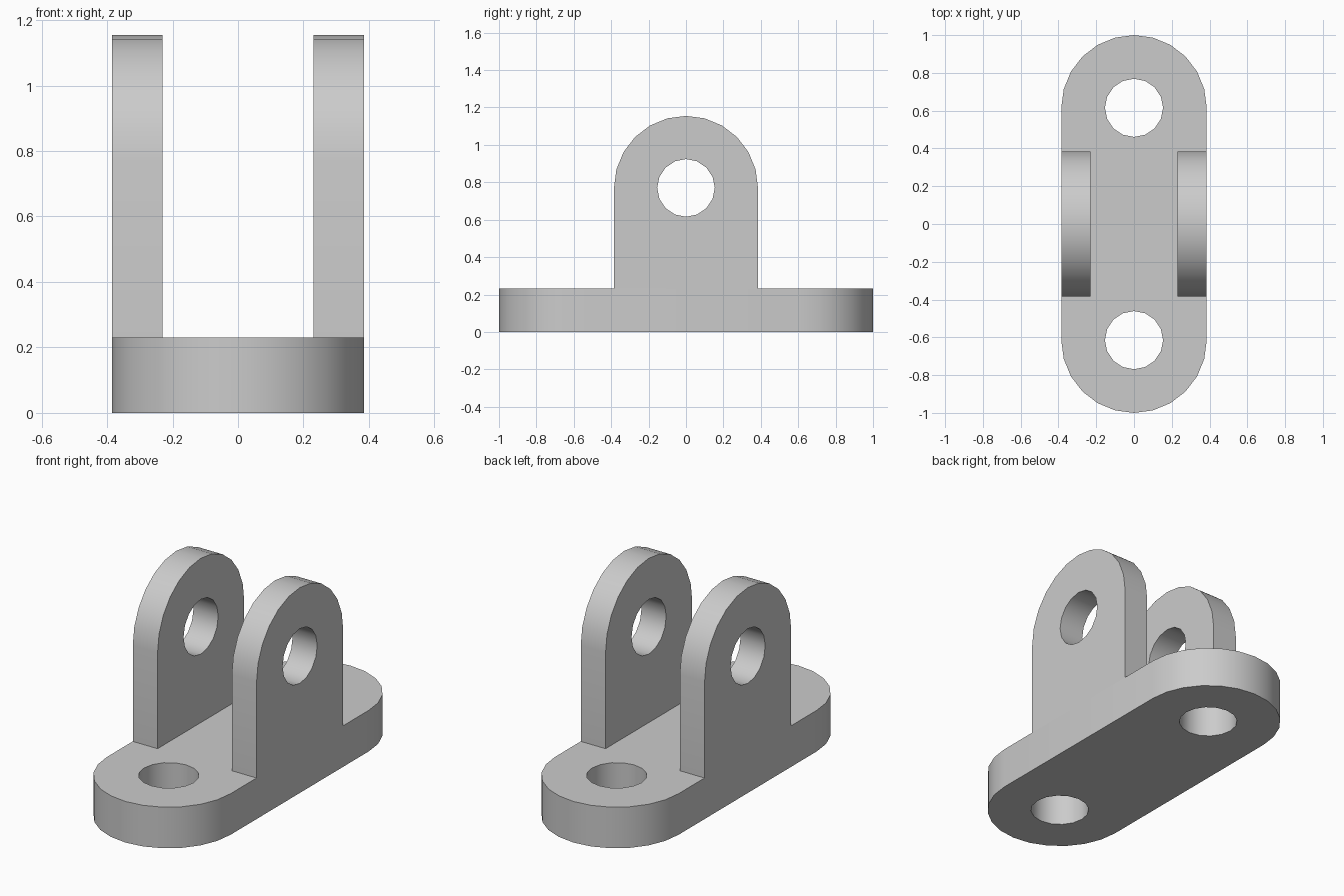
import bpy
import bmesh
from math import sin, cos, pi, radians
from mathutils import Matrix

cube = bpy.data.objects.get("Cube")
if cube:
    bpy.data.objects.remove(cube, do_unlink=True)

R = 0.385        # outer radius of the rounded ends
HOLE = 0.154     # hole radius
BASE_H = 0.231   # base thickness
END = 1 - R      # centre of the base's rounded ends
PIN_Z = 0.77     # pin hole height
LUG_IN = 0.231   # inner face of each lug

grey = bpy.data.materials.new("plain grey")
grey.use_nodes = True
grey.diffuse_color = (0.6, 0.6, 0.6, 1)
grey.node_tree.nodes["Principled BSDF"].inputs["Base Color"].default_value = (0.6, 0.6, 0.6, 1)


def arc(cx, cy, r, start, sweep, steps):
    angles = [start + sweep * i / steps for i in range(steps + 1)]
    return [(cx + r * cos(a), cy + r * sin(a)) for a in angles]


def circle(cx, cy):
    return arc(cx, cy, HOLE, 0, 2 * pi, 16)[:-1]


def plate(name, loops, thickness, matrix):
    """Fill an outline with holes, thicken it and place it."""
    bm = bmesh.new()
    edges = []
    for loop in loops:
        verts = [bm.verts.new((x, y, 0)) for x, y in loop]
        edges += [bm.edges.new((a, b)) for a, b in zip(verts, verts[1:] + verts[:1])]
    bmesh.ops.triangle_fill(bm, edges=edges, use_beauty=True, use_dissolve=False)
    extruded = bmesh.ops.extrude_face_region(bm, geom=bm.faces[:], use_keep_orig=True)
    top = [g for g in extruded["geom"] if isinstance(g, bmesh.types.BMVert)]
    bmesh.ops.translate(bm, verts=top, vec=(0, 0, thickness))
    bmesh.ops.transform(bm, matrix=matrix, verts=bm.verts[:])
    bmesh.ops.recalc_face_normals(bm, faces=bm.faces[:])
    mesh = bpy.data.meshes.new(name)
    bm.to_mesh(mesh)
    bm.free()
    mesh.materials.append(grey)
    obj = bpy.data.objects.new(name, mesh)
    bpy.context.collection.objects.link(obj)
    bpy.ops.object.select_all(action="DESELECT")
    obj.select_set(True)
    bpy.context.view_layer.objects.active = obj
    bpy.ops.object.shade_smooth_by_angle(angle=radians(30))
    return obj


# Base with rounded ends and two bolt holes
outline = arc(0, END, R, 0, pi, 12) + arc(0, -END, R, pi, pi, 12)
plate("base_plate", [outline, circle(0, END), circle(0, -END)], BASE_H, Matrix())

# Upright lugs: profile drawn in y-z, thickened along x
profile = [(-R, BASE_H), (R, BASE_H)] + arc(0, PIN_Z, R, 0, pi, 12)
upright = Matrix(((0, 0, 1, 0), (1, 0, 0, 0), (0, 1, 0, 0), (0, 0, 0, 1)))
for name, x in (("left_lug", LUG_IN), ("right_lug", -R)):
    plate(name, [profile, circle(0, PIN_Z)], R - LUG_IN, Matrix.Translation((x, 0, 0)) @ upright)
